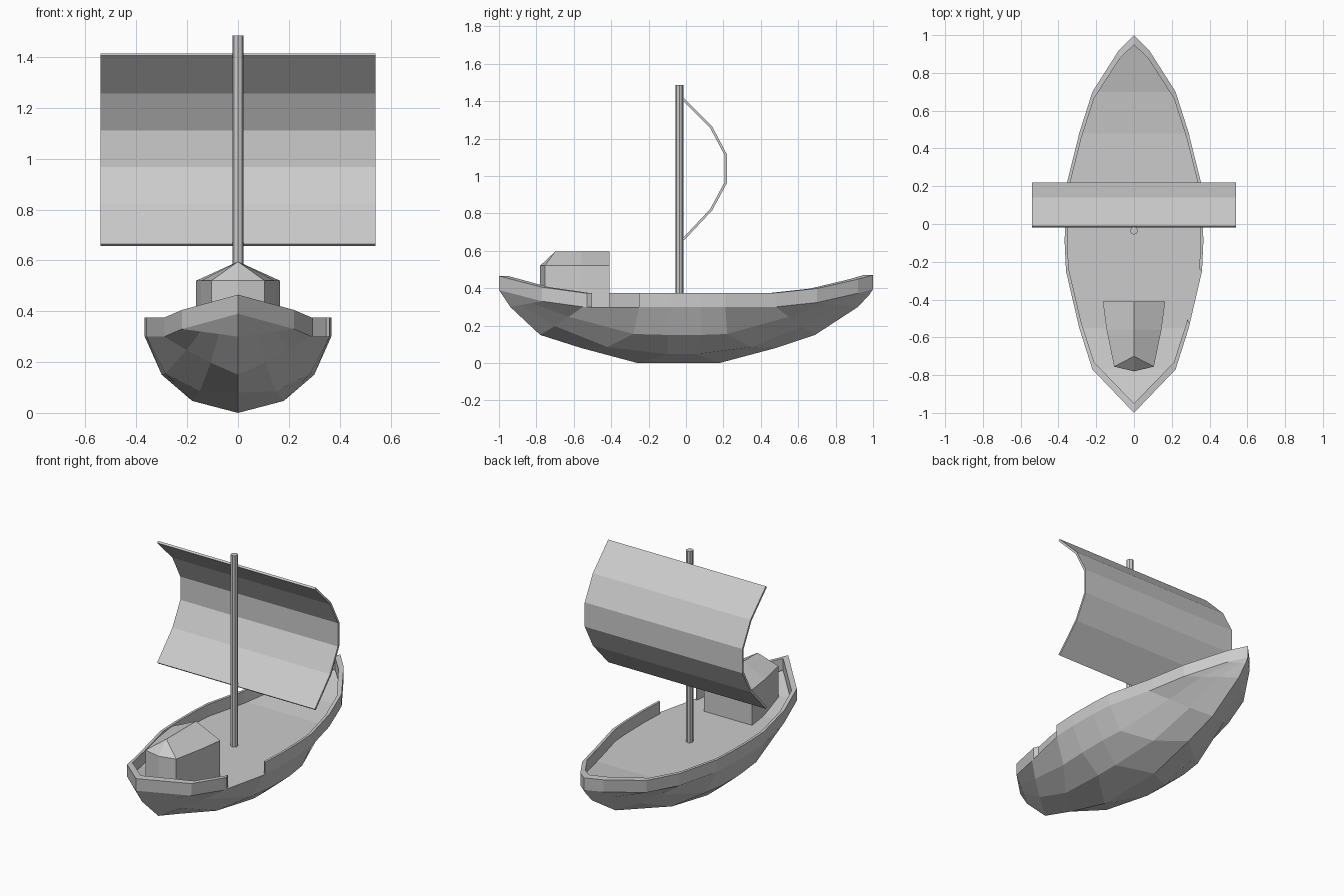
import bpy, bmesh, math
from mathutils import Vector

if "Cube" in bpy.data.objects:
    bpy.data.objects.remove(bpy.data.objects["Cube"])


def make_object(name, bm):
    bmesh.ops.remove_doubles(bm, verts=bm.verts, dist=1e-5)
    bmesh.ops.recalc_face_normals(bm, faces=bm.faces)
    mesh = bpy.data.meshes.new(name)
    bm.to_mesh(mesh)
    bm.free()
    obj = bpy.data.objects.new(name, mesh)
    bpy.context.collection.objects.link(obj)
    return obj


def add_face(bm, points):
    """Add a face, skipping points that coincide (hull tips)."""
    unique = []
    for p in points:
        if all((Vector(p) - Vector(q)).length > 1e-5 for q in unique):
            unique.append(p)
    if len(unique) > 2:
        bm.faces.new([bm.verts.new(p) for p in unique])


def blend(gun, keel, bulge):
    """Raked hull rib: two points between the gunwale and keel."""
    g, k = Vector(gun), Vector(keel)
    rib = [g]
    for t in (0.33, 0.66):
        p = g.lerp(k, t)
        p.x += bulge * g.x
        p.z -= bulge * 0.12
        rib.append(p)
    return rib + [k]


# Hull ribs from stern to bow
ribs = [
    blend((0, -1.0, .39), (0, -1.0, .39), 0),
    blend((.22, -.77, .33), (0, -.94, .30), 0),
    blend((.29, -.55, .30), (0, -.78, .15), .03),
    [Vector(p) for p in ((.36, -.25, .30), (.285, -.28, .155), (.15, -.42, .085), (0, -.56, .08))],
    [Vector(p) for p in ((.367, -.1, .30), (.30, -.1, .15), (.18, -.1, .047), (0, -.26, 0))],
    [Vector(p) for p in ((.365, .08, .30), (.30, .08, .15), (.18, .05, .047), (0, .18, 0))],
    [Vector(p) for p in ((.357, .21, .30), (.285, .22, .155), (.15, .35, .085), (0, .48, .08))],
    blend((.29, .48, .30), (0, .69, .15), .03),
    blend((.22, .70, .323), (0, .92, .30), 0),
    blend((.08, .92, .373), (0, .98, .365), 0),
    blend((0, 1.0, .395), (0, 1.0, .395), 0),
]


def flip(p):
    return Vector((-p.x, p.y, p.z))


# Hull with closed deck
bm = bmesh.new()
for a, b in zip(ribs, ribs[1:]):
    for i in range(3):
        quad = [a[i], a[i + 1], b[i + 1], b[i]]
        add_face(bm, quad)
        add_face(bm, [flip(p) for p in quad])
    add_face(bm, [a[0], b[0], flip(b[0]), flip(a[0])])
make_object("hull", bm)

# Rail running round the deck, open at the boarding gap on the right side
gun = [r[0] for r in ribs]
path = [Vector((.295, -.53, .30))] + [gun[2], gun[1], gun[0]]
path += [flip(p) for p in gun[1:-1]]
path += [gun[i] for i in range(len(gun) - 1, 2, -1)]
bm = bmesh.new()
sections = []
for p in path:
    inner = Vector((p.x * .96, p.y * .95, p.z))
    up = Vector((0, 0, .075))
    sections.append([bm.verts.new(v) for v in (p, p + up, inner + up, inner)])
for a, b in zip(sections, sections[1:]):
    for i in range(4):
        j = (i + 1) % 4
        bm.faces.new((a[i], a[j], b[j], b[i]))
bm.faces.new(sections[0])
bm.faces.new(sections[-1])
make_object("rail", bm)

# Cabin walls and hipped roof
plan = [(.165, -.41), (.145, -.56), (.105, -.755), (0, -.78)]
plan += [(-x, y) for x, y in reversed(plan[:3])]
bm = bmesh.new()
low = [bm.verts.new((x, y, .30)) for x, y in plan]
eave = [bm.verts.new((x, y, .52)) for x, y in plan]
ridge_back = bm.verts.new((0, -.41, .595))
ridge_front = bm.verts.new((0, -.70, .595))
ridge_mid = bm.verts.new((0, -.56, .595))
for i in range(6):
    bm.faces.new((low[i], low[i + 1], eave[i + 1], eave[i]))
bm.faces.new((low[6], low[0], eave[0], ridge_back, eave[6]))
bm.faces.new(low)
for a, b, c, d in ((0, 1, 2, 3), (6, 5, 4, 3)):
    bm.faces.new((eave[a], eave[b], ridge_mid, ridge_back))
    bm.faces.new((eave[b], eave[c], ridge_front, ridge_mid))
    bm.faces.new((eave[c], eave[d], ridge_front))
make_object("cabin", bm)

# Mast
bpy.ops.mesh.primitive_cylinder_add(vertices=8, radius=.021, depth=1.19, location=(0, -.035, .89))
bpy.context.object.name = "mast"

# Billowing sail
profile = [(-.015, 1.41), (.135, 1.26), (.213, 1.112), (.213, .965), (.135, .82), (-.015, .66)]
bm = bmesh.new()
rows = [[bm.verts.new((x, y, z)) for x in (-.54, .54)] for y, z in profile]
for a, b in zip(rows, rows[1:]):
    bm.faces.new((a[0], a[1], b[1], b[0]))
sail = make_object("sail", bm)
mod = sail.modifiers.new("thickness", 'SOLIDIFY')
mod.thickness = .013
mod.offset = 0
mod.use_even_offset = True
